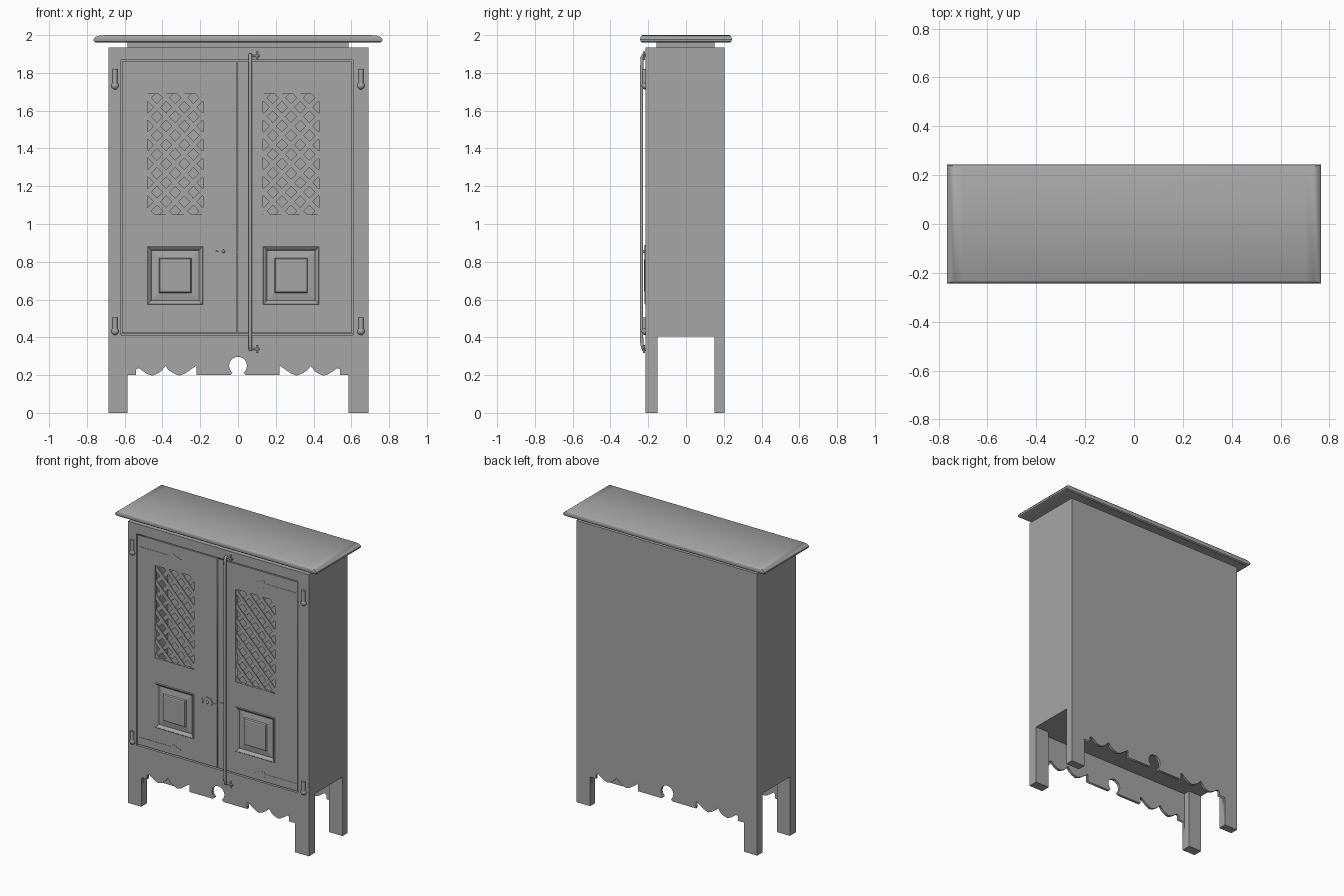
import bpy, bmesh, math
from mathutils import Matrix, Vector

if "Cube" in bpy.data.objects:
    bpy.data.objects.remove(bpy.data.objects["Cube"])

grey = bpy.data.materials.new("grey_wood")
grey.diffuse_color = (0.38, 0.38, 0.38, 1)
grey.use_nodes = True
grey.node_tree.nodes["Principled BSDF"].inputs["Base Color"].default_value = grey.diffuse_color


def finish(name, bm, smooth=None):
    """Turn a bmesh into a named, coloured object."""
    bmesh.ops.remove_doubles(bm, verts=bm.verts[:], dist=0.0002)
    bmesh.ops.recalc_face_normals(bm, faces=bm.faces[:])
    me = bpy.data.meshes.new(name)
    bm.to_mesh(me)
    bm.free()
    ob = bpy.data.objects.new(name, me)
    bpy.context.collection.objects.link(ob)
    me.materials.append(grey)
    if smooth:
        select(ob)
        bpy.ops.object.shade_smooth_by_angle(angle=math.radians(smooth))
    return ob


def select(ob):
    bpy.ops.object.select_all(action='DESELECT')
    ob.select_set(True)
    bpy.context.view_layer.objects.active = ob


def box(name, x0, x1, y0, y1, z0, z1):
    bm = bmesh.new()
    bmesh.ops.create_cube(bm, size=1)
    for v in bm.verts:
        v.co = Vector(((x0 + x1) / 2 + v.co.x * (x1 - x0),
                       (y0 + y1) / 2 + v.co.y * (y1 - y0),
                       (z0 + z1) / 2 + v.co.z * (z1 - z0)))
    return finish(name, bm)


def plate(name, outlines, y0, y1):
    """Flat board from (x, z) outlines; inner outlines become holes."""
    cu = bpy.data.curves.new(name, 'CURVE')
    cu.dimensions, cu.fill_mode, cu.extrude = '2D', 'BOTH', (y1 - y0) / 2
    for pts in outlines:
        sp = cu.splines.new('POLY')
        sp.points.add(len(pts) - 1)
        for p, (x, z) in zip(sp.points, pts):
            p.co = (x, z, 0, 1)
        sp.use_cyclic_u = True
    tmp = bpy.data.objects.new(name + "_curve", cu)
    bpy.context.collection.objects.link(tmp)
    bpy.context.view_layer.update()
    me = tmp.evaluated_get(bpy.context.evaluated_depsgraph_get()).to_mesh()
    bm = bmesh.new()
    bm.from_mesh(me)
    bpy.data.objects.remove(tmp)
    bm.transform(Matrix.Translation((0, (y0 + y1) / 2, 0)) @ Matrix.Rotation(math.pi / 2, 4, 'X'))
    return finish(name, bm)


def rect(x0, x1, z0, z1):
    return [(x0, z0), (x1, z0), (x1, z1), (x0, z1)]


def loft(name, rings, smooth=None):
    """Skin a list of four-corner rings and cap both ends."""
    bm = bmesh.new()
    loops = [[bm.verts.new(p) for p in r] for r in rings]
    for a, b in zip(loops, loops[1:]):
        for i in range(4):
            bm.faces.new((a[i], a[(i + 1) % 4], b[(i + 1) % 4], b[i]))
    bm.faces.new(loops[0])
    bm.faces.new(loops[-1])
    return finish(name, bm, smooth)


def rod(name, p, q, r, sides=16):
    p, q = Vector(p), Vector(q)
    bm = bmesh.new()
    bmesh.ops.create_cone(bm, cap_ends=True, segments=sides, radius1=r, radius2=r, depth=(q - p).length)
    bm.transform(Matrix.Translation((p + q) / 2) @ (q - p).to_track_quat('Z', 'Y').to_matrix().to_4x4())
    return finish(name, bm, 40)


def ball(name, c, r):
    bm = bmesh.new()
    bmesh.ops.create_uvsphere(bm, u_segments=14, v_segments=8, radius=r)
    bm.transform(Matrix.Translation(c))
    return finish(name, bm, 60)


def cut(ob, cutter):
    m = ob.modifiers.new("cut", 'BOOLEAN')
    m.operation, m.solver, m.object = 'DIFFERENCE', 'EXACT', cutter
    select(ob)
    bpy.ops.object.modifier_apply(modifier=m.name)
    bpy.data.objects.remove(cutter)


# scalloped apron edge with a keyhole, right half then mirrored
half = [(0.047 * math.sin(a), 0.25 + 0.047 * math.cos(a)) for a in [i * 2.4 / 10 for i in range(1, 11)]]
half += [(0.028, 0.212), (0.042, 0.2), (0.22, 0.2), (0.22, 0.25)]
half += [(x, 0.197 + 0.05 * (abs(x - 0.31) / 0.08) ** 1.5) for x in (0.25, 0.28, 0.31, 0.34, 0.365)]
half += [(0.385, 0.248)]
half += [(x, 0.197 + 0.05 * (abs(x - 0.455) / 0.08) ** 1.5) for x in (0.405, 0.43, 0.455, 0.48, 0.505)]
half += [(0.525, 0.237), (0.54, 0.23), (0.54, 0.2), (0.585, 0.2), (0.585, -0.1)]
apron = [(0, 0.297)] + half + [(-x, z) for x, z in reversed(half)]

# cabinet body carved from one block
body = box("cabinet_body", -0.685, 0.69, -0.215, 0.205, 0, 1.935)
cut(body, box("inside_cutter", -0.66, 0.665, -0.195, 0.185, 0.42, 1.915))
cut(body, box("under_cutter", -0.585, 0.585, -0.197, 0.187, -0.1, 0.405))
cut(body, box("side_cutter", -0.9, 0.9, -0.15, 0.15, -0.2, 0.405))
cut(body, plate("apron_cutter", [apron], -0.5, 0.5))
cut(body, box("door_cutter", -0.62, 0.608, -0.4, -0.19, 0.413, 1.867))

# top board on a recessed spacer
box("top_spacer", -0.585, 0.585, -0.155, 0.152, 1.93, 1.965)
profile = [(0.75, 0.232, 1.96), (0.763, 0.24, 1.966), (0.765, 0.243, 1.978),
           (0.755, 0.24, 1.99), (0.735, 0.235, 1.997), (0.70, 0.23, 2.0)]
loft("top_board", [[(-a, -b, z), (a, -b, z), (a, b, z), (-a, b, z)] for a, b, z in profile], 35)


def lattice(name, x0, x1, z0, z1):
    """Two layers of crossing diagonal slats trimmed to the window."""
    bm = bmesh.new()
    cx, cz = (x0 + x1) / 2, (z0 + z1) / 2
    for sign, y in ((1, -0.209), (-1, -0.203)):
        for k in range(-5, 6):
            m = (Matrix.Translation((cx, y, cz + (k + 0.5) * 0.1)) @
                 Matrix.Rotation(sign * math.radians(46), 4, 'Y') @
                 Matrix.Diagonal((1.2, 0.006, 0.027, 1)))
            bmesh.ops.create_cube(bm, size=1, matrix=m)
    for co, no in (((x0, 0, 0), (-1, 0, 0)), ((x1, 0, 0), (1, 0, 0)),
                   ((0, 0, z0), (0, 0, -1)), ((0, 0, z1), (0, 0, 1))):
        bmesh.ops.bisect_plane(bm, geom=bm.verts[:] + bm.edges[:] + bm.faces[:],
                               plane_co=co, plane_no=no, clear_outer=True)
    return finish(name, bm)


def raised_panel(name, x0, x1, z0, z1):
    steps = [(0, -0.195), (0, -0.215), (0.004, -0.219), (0.012, -0.215), (0.022, -0.203),
             (0.062, -0.209), (0.066, -0.220), (0.074, -0.222)]
    loft(name, [[(x, y, z) for x, z in rect(x0 + i, x1 - i, z0 + i, z1 - i)] for i, y in steps])


# doors with lattice window, raised panel, strap hinges and pins
for side, d0, d1, w0, w1, s in (("left", -0.614, -0.008, -0.48, -0.185, -1),
                                ("right", -0.003, 0.602, 0.132, 0.43, 1)):
    plate(side + "_door", [rect(d0, d1, 0.423, 1.861), rect(w0, w1, 1.05, 1.687),
                           rect(w0, w1, 0.573, 0.882)], -0.215, -0.195)
    lattice(side + "_lattice", w0, w1, 1.05, 1.687)
    raised_panel(side + "_raised_panel", w0, w1, 0.573, 0.882)
    for level, zs, z0, z1 in (("upper", 1.778, 1.75, 1.82), ("lower", 0.468, 0.45, 0.505)):
        strap = [(0.60, 0.007), (0.36, 0.007), (0.345, 0.026), (0.28, 0.0)]
        pts = strap + [(x, -h) for x, h in reversed(strap[:-1])]
        plate(f"{side}_{level}_strap", [[(s * x, zs + h) for x, h in pts]], -0.217, -0.213)
        rod(f"{side}_{level}_hinge_pin", (s * 0.651, -0.218, z0 - 0.015), (s * 0.651, -0.218, z1), 0.013)
        ball(f"{side}_{level}_hinge_knob", (s * 0.651, -0.215, z0 - 0.018), 0.02)

# long locking rod with bent ends and brackets
cu = bpy.data.curves.new("locking_rod", 'CURVE')
cu.dimensions, cu.bevel_depth, cu.bevel_resolution = '3D', 0.009, 3
path = [(-0.212, 1.895), (-0.226, 1.895), (-0.234, 1.88), (-0.233, 1.85),
        (-0.235, 1.82), (-0.235, 0.4), (-0.233, 0.36), (-0.226, 0.335), (-0.212, 0.335)]
sp = cu.splines.new('POLY')
sp.points.add(len(path) - 1)
for p, (y, z) in zip(sp.points, path):
    p.co = (0.065, y, z, 1)
cu.use_fill_caps = True
cu.materials.append(grey)
lock = bpy.data.objects.new("locking_rod", cu)
bpy.context.collection.objects.link(lock)
select(lock)
bpy.ops.object.convert(target='MESH')
bpy.ops.object.shade_smooth_by_angle(angle=math.radians(50))
for level, z in (("upper", 1.89), ("lower", 0.338)):
    rod(level + "_rod_bracket", (0.065, -0.222, z), (0.115, -0.222, z), 0.006, 10)
    rod(level + "_rod_pin", (0.1, -0.222, z - 0.022), (0.1, -0.222, z + 0.022), 0.006, 10)

# knob, key plate and latch
rod("knob_plate", (-0.077, -0.213, 0.855), (-0.077, -0.221, 0.855), 0.033, 24)
ball("knob", (-0.077, -0.221, 0.855), 0.009)
box("key_plate", -0.124, -0.116, -0.22, -0.213, 0.84, 0.87)
rod("key_stem", (-0.12, -0.218, 0.855), (-0.1, -0.218, 0.855), 0.004, 8)
rod("latch_plate", (0.03, -0.213, 0.855), (0.03, -0.219, 0.855), 0.025, 24)
box("latch_bar", -0.05, 0.03, -0.219, -0.213, 0.851, 0.859)
